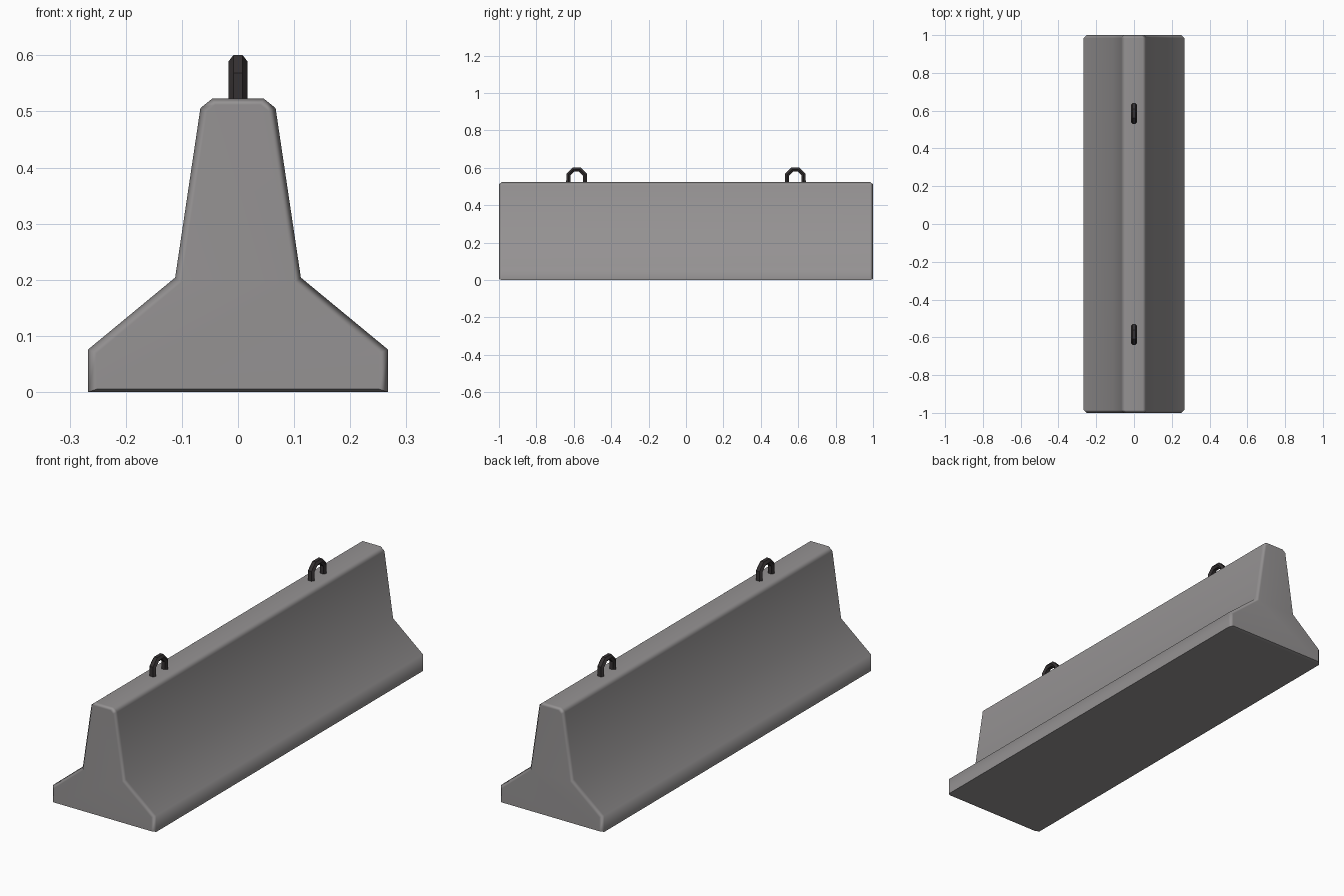
import bpy, bmesh, math

if "Cube" in bpy.data.objects:
    bpy.data.objects.remove(bpy.data.objects["Cube"])


def material(name, rgb):
    m = bpy.data.materials.new(name)
    m.diffuse_color = (*rgb, 1)
    m.use_nodes = True
    m.node_tree.nodes["Principled BSDF"].inputs["Base Color"].default_value = m.diffuse_color
    return m


def make_object(name, bm, mat, angle):
    bmesh.ops.recalc_face_normals(bm, faces=bm.faces)
    me = bpy.data.meshes.new(name)
    bm.to_mesh(me)
    bm.free()
    me.materials.append(mat)
    ob = bpy.data.objects.new(name, me)
    bpy.context.collection.objects.link(ob)
    bpy.ops.object.select_all(action='DESELECT')
    ob.select_set(True)
    bpy.context.view_layer.objects.active = ob
    bpy.ops.object.shade_smooth_by_angle(angle=math.radians(angle), keep_sharp_edges=True)
    return ob


def loft(bm, rings):
    """Skin a list of closed rings of points and cap both ends."""
    vr = [[bm.verts.new(p) for p in r] for r in rings]
    n = len(vr[0])
    for a, b in zip(vr, vr[1:]):
        for i in range(n):
            bm.faces.new((a[i], a[(i + 1) % n], b[(i + 1) % n], b[i]))
    bm.faces.new(vr[0])
    bm.faces.new(vr[-1])
    return vr


concrete = material("concrete grey", (0.30, 0.288, 0.29))
steel = material("dark steel", (0.035, 0.03, 0.031))

# Barrier body: mirrored profile, with a smaller ring at each end for the chamfer
outer = [(0.267, 0), (0.267, 0.076), (0.112, 0.204), (0.067, 0.506), (0.046, 0.523)]
inner = [(0.252, 0.005), (0.252, 0.069), (0.101, 0.195), (0.055, 0.500), (0.040, 0.512)]


def ring(half, y):
    return [(x, y, z) for x, z in half] + [(-x, y, z) for x, z in reversed(half)]


bm = bmesh.new()
rings = loft(bm, [ring(inner, -1), ring(outer, -0.985), ring(outer, 0.985), ring(inner, 1)])
# crisp crease along the waist
for i in (2, 7):
    bm.edges.get((rings[1][i], rings[2][i])).smooth = False
body = make_object("barrier_body", bm, concrete, 60)
wn = body.modifiers.new("weighted normals", 'WEIGHTED_NORMAL')
wn.keep_sharp = True

# Lifting loops: six-sided bar bent along half an octagon, legs sunk in the top
R, ZC = 0.0475, 0.546
path = [(-0.0445, 0.50, math.pi, 1)]
for a in (157.5, 112.5, 67.5, 22.5):
    t = math.radians(a)
    path.append((R * math.cos(t), R * math.sin(t) + ZC, t, 1))
path.append((0.0445, 0.50, 0, 1))
for side, cy in (("front", -0.585), ("back", 0.585)):
    bm = bmesh.new()
    rr = []
    for y, z, t, s in path:
        r = []
        for k in range(6):
            u = math.radians(60 * k)
            d = 0.0115 * math.sin(u) * 1.15
            r.append((0.0165 * math.cos(u), cy + y + d * math.cos(t), z + d * math.sin(t)))
        rr.append(r)
    loft(bm, rr)
    make_object(side + "_lifting_loop", bm, steel, 40)
